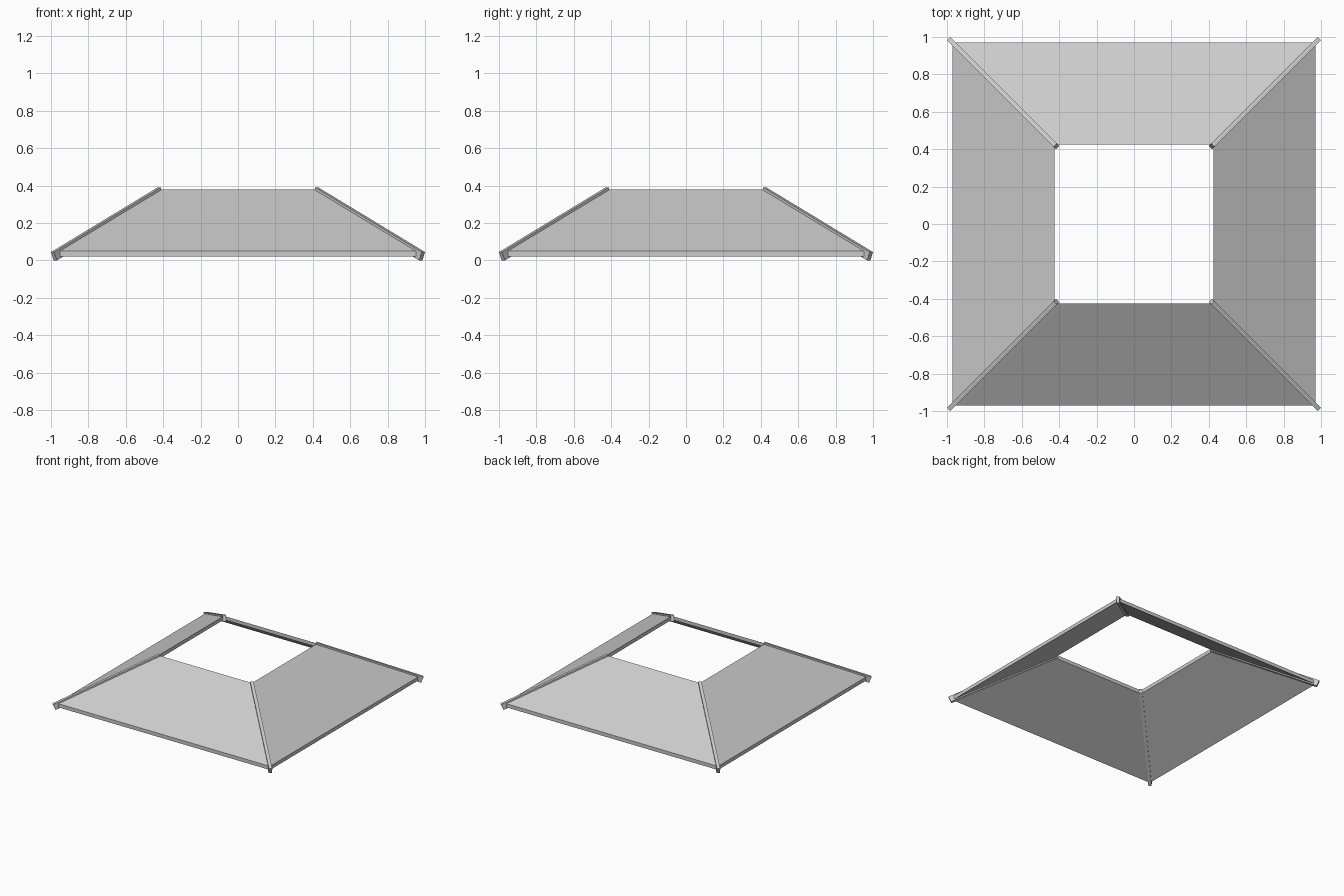
import bpy, bmesh
from math import pi, sqrt
from mathutils import Matrix, Vector

cube = bpy.data.objects.get("Cube")
if cube:
    bpy.data.objects.remove(cube)

grey = bpy.data.materials.new("light_grey")
grey.use_nodes = True
colour = (0.6, 0.6, 0.6, 1)
grey.diffuse_color = colour
grey.node_tree.nodes["Principled BSDF"].inputs["Base Color"].default_value = colour


def prism(name, ring_a, ring_b, turn):
    """Solid between two matching four-point rings, turned about z."""
    bm = bmesh.new()
    a = [bm.verts.new(p) for p in ring_a]
    b = [bm.verts.new(p) for p in ring_b]
    bm.faces.new(a)
    bm.faces.new(b[::-1])
    for i in range(4):
        j = (i + 1) % 4
        bm.faces.new((a[j], a[i], b[i], b[j]))
    bmesh.ops.recalc_face_normals(bm, faces=bm.faces)
    bm.transform(Matrix.Rotation(turn, 4, "Z"))
    mesh = bpy.data.meshes.new(name)
    bm.to_mesh(mesh)
    bm.free()
    mesh.materials.append(grey)
    obj = bpy.data.objects.new(name, mesh)
    bpy.context.collection.objects.link(obj)


# Sloping panel section: (distance from centre, height)
THICK = 0.03
panel = [(0.97, 0.05 - THICK), (0.97, 0.05), (0.424, 0.38), (0.424, 0.38 - THICK)]

# Hip bar runs along the diagonal with ends cut square to its slope
WIDTH, DEPTH = 0.025, 0.049
low, high = Vector((0.991 * sqrt(2), 0, 0.045)), Vector((0.422 * sqrt(2), 0, 0.39))
along = (high - low).normalized()
drop = along.cross(Vector((0, 1, 0))).normalized() * DEPTH
if drop.z > 0:
    drop = -drop
half = Vector((0, WIDTH / 2, 0))


def bar_end(p):
    return [p - half, p + half, p + half + drop, p - half + drop]


for i, (side, corner) in enumerate(zip(
        ("front", "left", "back", "right"),
        ("front_left", "back_left", "back_right", "front_right"))):
    turn = i * pi / 2
    # Mitred ends meet the neighbouring panels on the diagonals
    prism(side + "_panel", [(-r, -r, z) for r, z in panel],
          [(r, -r, z) for r, z in panel], turn)
    prism(corner + "_hip_bar", bar_end(low), bar_end(high), turn - pi / 4)
